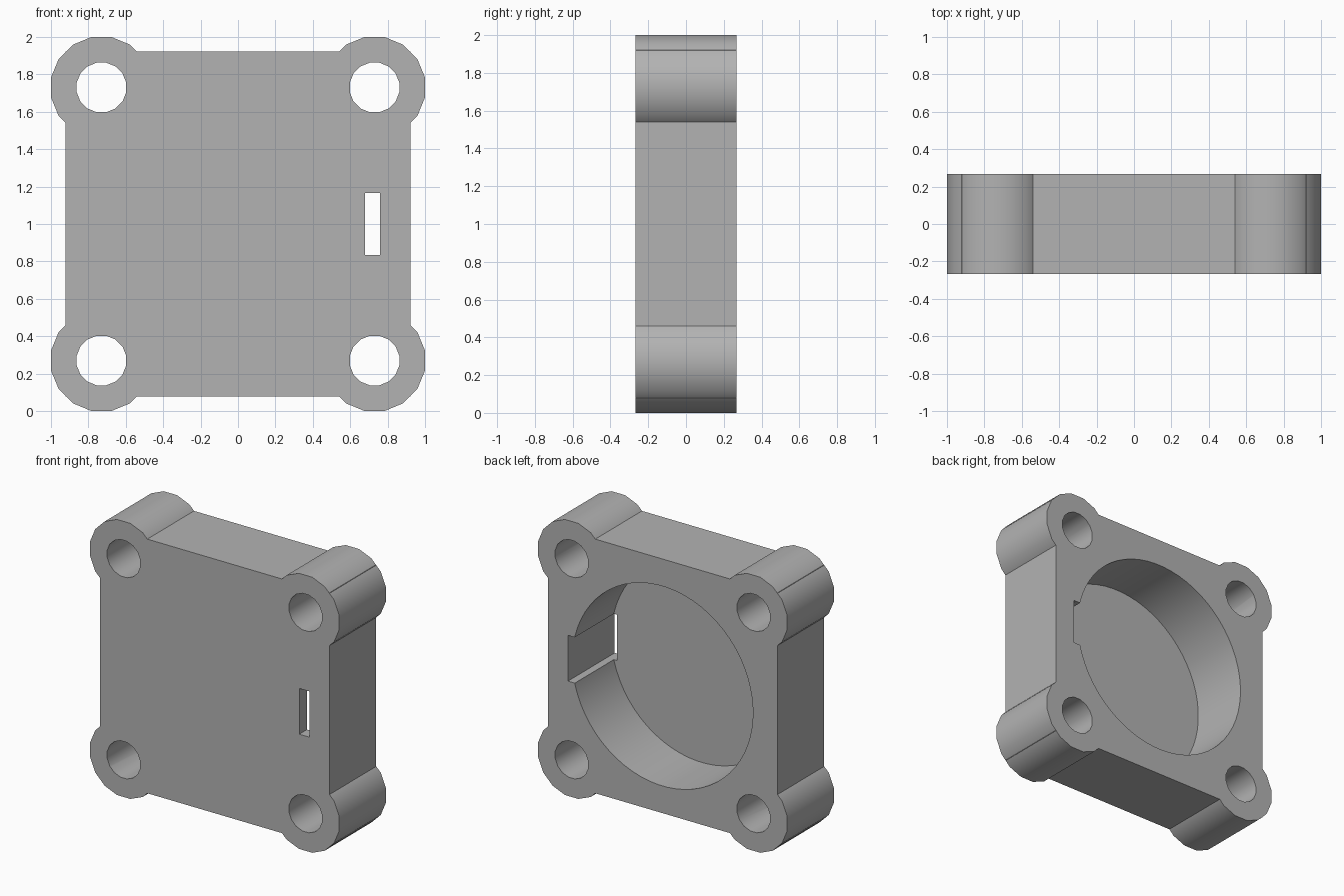
import bpy
from math import pi, radians

if "Cube" in bpy.data.objects:
    bpy.data.objects.remove(bpy.data.objects["Cube"], do_unlink=True)

HALF_DEPTH = 0.268
MID_Z = 1.0
FLOOR_Y = -0.18          # inner face of the thin front wall
CORNER = 0.73            # offset of the corner bosses from the middle
SIDES = 16

grey = bpy.data.materials.new("light grey")
grey.use_nodes = True
colour = (0.45, 0.45, 0.45, 1)
grey.diffuse_color = colour
grey.node_tree.nodes["Principled BSDF"].inputs["Base Color"].default_value = colour


def box(name, x0, x1, y0, y1, z0, z1):
    bpy.ops.mesh.primitive_cube_add(
        size=1, location=((x0 + x1) / 2, (y0 + y1) / 2, (z0 + z1) / 2))
    obj = bpy.context.object
    obj.name = name
    obj.scale = (x1 - x0, y1 - y0, z1 - z0)
    bpy.ops.object.transform_apply(location=True, rotation=True, scale=True)
    return obj


def rod(name, x, z, radius, y0, y1, sides):
    """Cylinder along y."""
    bpy.ops.mesh.primitive_cylinder_add(
        vertices=sides, radius=radius, depth=y1 - y0,
        location=(x, (y0 + y1) / 2, z))
    obj = bpy.context.object
    obj.name = name
    # half a step of turn puts flats at the left, right, top and bottom
    obj.rotation_euler = (pi / 2, pi / sides, 0)
    bpy.ops.object.transform_apply(location=True, rotation=True, scale=True)
    return obj


def combine(target, tool, operation):
    mod = target.modifiers.new(operation.lower(), "BOOLEAN")
    mod.operation = operation
    mod.solver = "EXACT"
    mod.object = tool
    bpy.ops.object.select_all(action="DESELECT")
    bpy.context.view_layer.objects.active = target
    target.select_set(True)
    bpy.ops.object.modifier_apply(modifier=mod.name)
    bpy.data.objects.remove(tool, do_unlink=True)


# Square body
housing = box("housing", -0.922, 0.922, -HALF_DEPTH, HALF_DEPTH,
              MID_Z - 0.922, MID_Z + 0.922)

corners = [(sx * CORNER, MID_Z + sz * CORNER) for sx in (-1, 1) for sz in (-1, 1)]

# Round corner bosses, then their screw holes
for x, z in corners:
    combine(housing, rod("corner_boss", x, z, 0.275, -HALF_DEPTH, HALF_DEPTH, SIDES), "UNION")
for x, z in corners:
    combine(housing, rod("screw_hole", x, z, 0.135, -0.4, 0.4, SIDES), "DIFFERENCE")

# Round recess open at the back
combine(housing, rod("recess", 0, MID_Z, 0.725, FLOOR_Y, 0.4, 64), "DIFFERENCE")

# Narrow slot right through beside the recess
combine(housing, box("slot", 0.68, 0.76, -0.4, 0.4, 0.833, 1.165), "DIFFERENCE")

housing.data.materials.clear()
housing.data.materials.append(grey)
bpy.ops.object.shade_smooth_by_angle(angle=radians(30))
